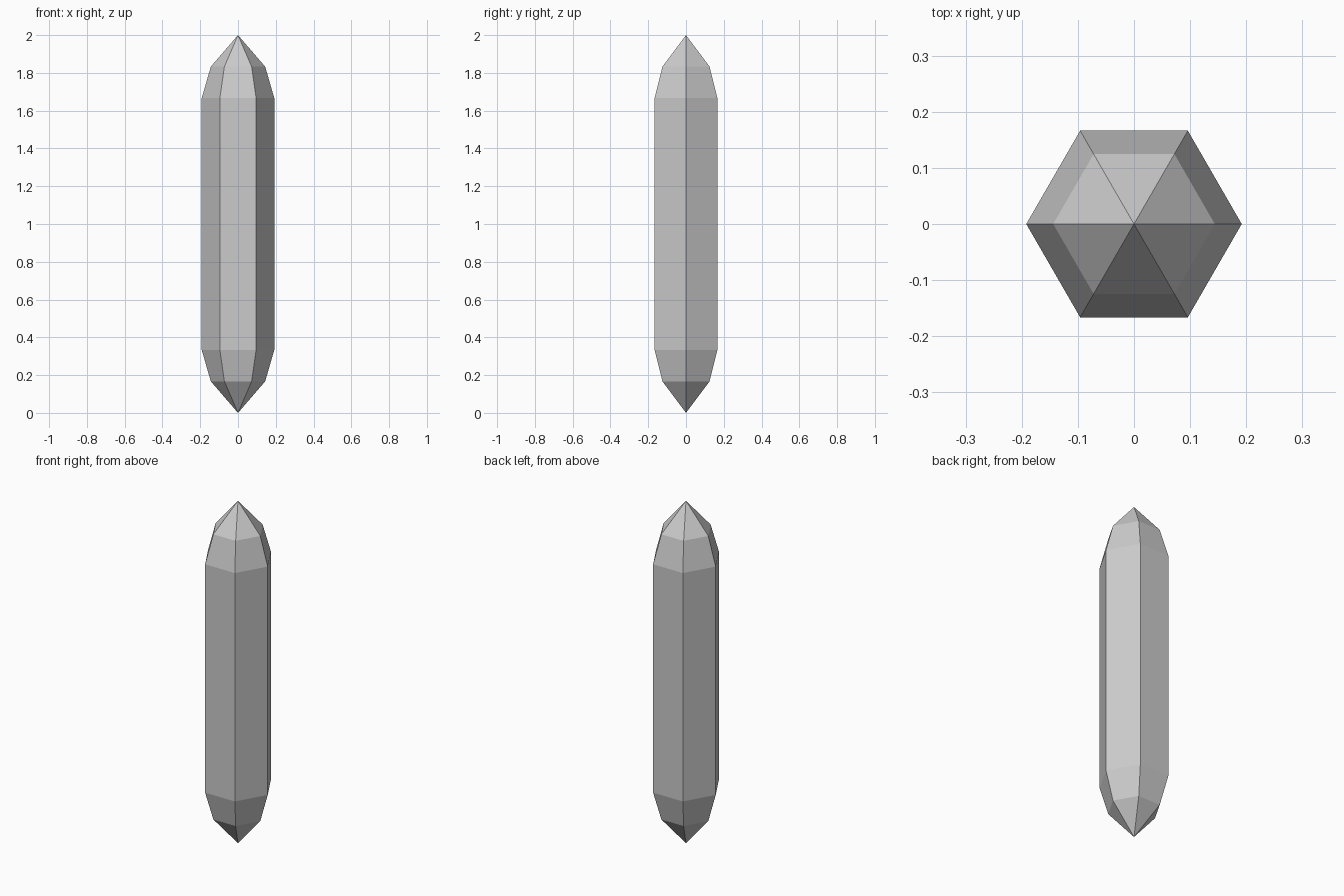
import bpy, bmesh
from math import cos, sin, tau

if "Cube" in bpy.data.objects:
    bpy.data.objects.remove(bpy.data.objects["Cube"])

SIDES = 6
# Rings of the crystal (radius, height) between the two tips
PROFILE = [(0.144, 0.167), (0.192, 0.333), (0.192, 1.667), (0.144, 1.833)]

bm = bmesh.new()
rings = [[bm.verts.new((r * cos(tau * i / SIDES), r * sin(tau * i / SIDES), z))
          for i in range(SIDES)] for r, z in PROFILE]
bottom_tip = bm.verts.new((0, 0, 0))
top_tip = bm.verts.new((0, 0, 2))

for i in range(SIDES):
    j = (i + 1) % SIDES
    # Shaft and shoulder facets
    for low, high in zip(rings, rings[1:]):
        bm.faces.new((low[i], low[j], high[j], high[i]))
    # Pointed ends
    bm.faces.new((bottom_tip, rings[0][j], rings[0][i]))
    bm.faces.new((rings[-1][i], rings[-1][j], top_tip))

bmesh.ops.recalc_face_normals(bm, faces=bm.faces)
mesh = bpy.data.meshes.new("crystal")
bm.to_mesh(mesh)
bm.free()
bpy.context.collection.objects.link(bpy.data.objects.new("crystal", mesh))
